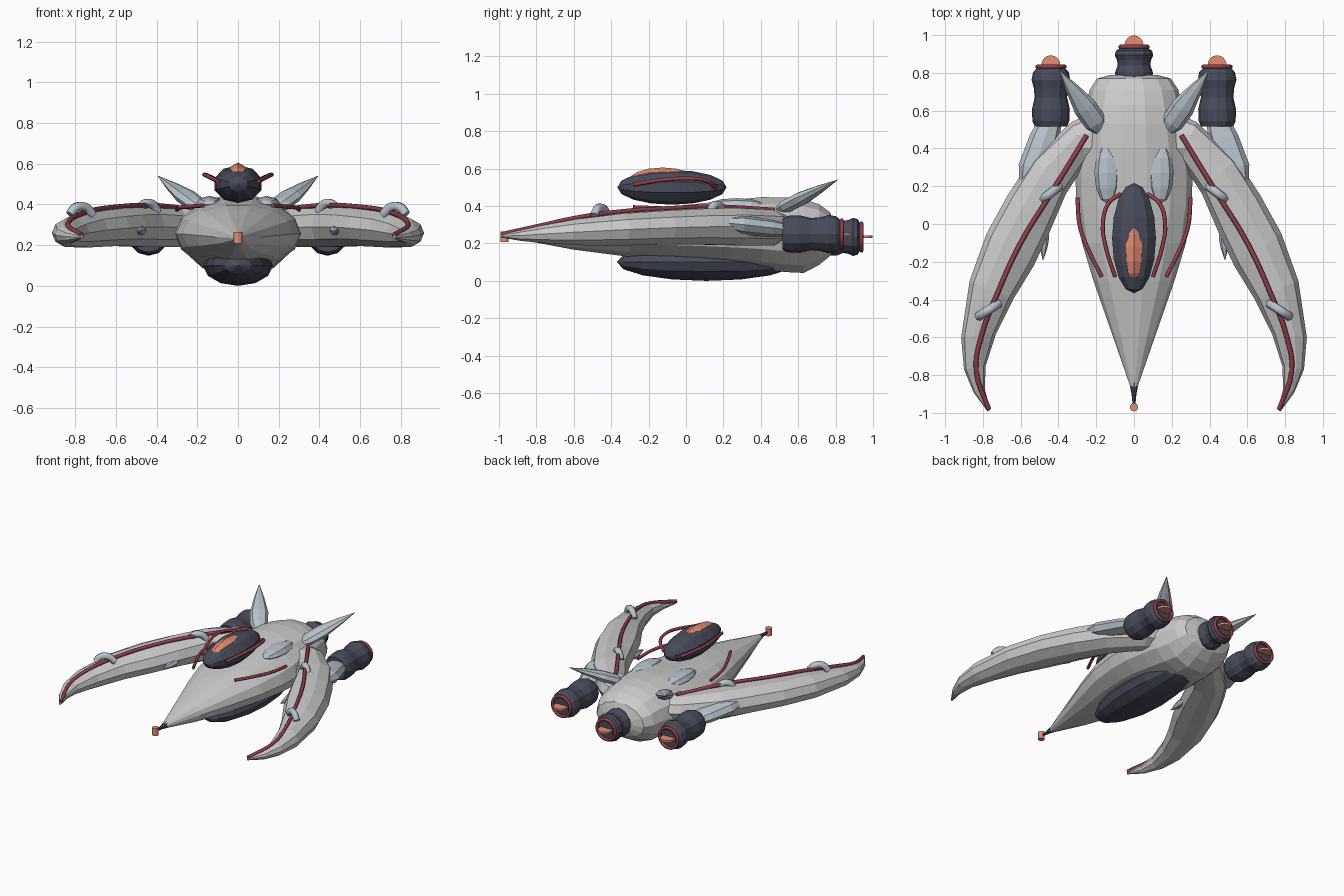
import bpy, bmesh, math
from mathutils import Vector, Matrix

if "Cube" in bpy.data.objects:
    bpy.data.objects.remove(bpy.data.objects["Cube"])


def material(name, rgb):
    m = bpy.data.materials.new(name)
    m.diffuse_color = (*rgb, 1)
    m.use_nodes = True
    m.node_tree.nodes["Principled BSDF"].inputs["Base Color"].default_value = m.diffuse_color
    return m


DARK = material("dark_plate", (0.065, 0.07, 0.105))
RED = material("red_pipe", (0.30, 0.05, 0.065))
GLOW = material("orange_glow", (0.80, 0.27, 0.17))
PALE = material("pale_plate", (0.48, 0.54, 0.60))


def finish(name, bm, mat=None):
    bmesh.ops.recalc_face_normals(bm, faces=bm.faces)
    me = bpy.data.meshes.new(name)
    bm.to_mesh(me)
    bm.free()
    ob = bpy.data.objects.new(name, me)
    bpy.context.collection.objects.link(ob)
    if mat:
        me.materials.append(mat)
    return ob


def loft(name, rings, mat=None):
    bm = bmesh.new()
    vs = [[bm.verts.new(p) for p in r] for r in rings]
    n = len(rings[0])
    for a, b in zip(vs, vs[1:]):
        for i in range(n):
            j = (i + 1) % n
            bm.faces.new((a[i], a[j], b[j], b[i]))
    bm.faces.new(vs[0])
    bm.faces.new(vs[-1])
    return finish(name, bm, mat)


def oval(c, u, v, sides, down=None):
    """Ring around c with half axes u, v; down sets a different lower half."""
    c, u, v = Vector(c), Vector(u), Vector(v)
    out = []
    for i in range(sides):
        a = 2 * math.pi * i / sides
        k = math.sin(a)
        out.append(c + u * math.cos(a) + (v * k if k > 0 or down is None else Vector(down) * -k))
    return out


def spindle(name, p, q, profile, sides, mat, flat=1.0):
    """Turned shape from p to q; profile = (fraction, radius); flat squashes it."""
    p, q = Vector(p), Vector(q)
    d = (q - p).normalized()
    u = d.cross(Vector((0, 0, 1))).normalized()
    v = u.cross(d)
    return loft(name, [oval(p.lerp(q, t), u * r, v * r * flat, sides) for t, r in profile], mat)


def ellipsoid(name, c, r, mat, seg=12, rings=8):
    bm = bmesh.new()
    bmesh.ops.create_uvsphere(bm, u_segments=seg, v_segments=rings, radius=1)
    bm.transform(Matrix.Translation(c) @ Matrix.Diagonal((*r, 1)) @ Matrix.Rotation(math.pi / 2, 4, 'X'))
    return finish(name, bm, mat)


def disc(name, c, r, depth, mat):
    bm = bmesh.new()
    bmesh.ops.create_cone(bm, cap_ends=True, segments=16, radius1=r, radius2=r, depth=depth)
    bm.transform(Matrix.Translation(c))
    return finish(name, bm, mat)


def pipe(name, pts, r, mat, closed=False):
    cu = bpy.data.curves.new(name, 'CURVE')
    cu.dimensions = '3D'
    cu.bevel_depth, cu.bevel_resolution, cu.use_fill_caps = r, 1, True
    cu.resolution_u = 4
    sp = cu.splines.new('BEZIER')
    sp.bezier_points.add(len(pts) - 1)
    for b, p in zip(sp.bezier_points, pts):
        b.co = p
        b.handle_left_type = b.handle_right_type = 'AUTO'
    sp.use_cyclic_u = closed
    cu.materials.append(mat)
    ob = bpy.data.objects.new(name, cu)
    bpy.context.collection.objects.link(ob)
    bpy.context.view_layer.objects.active = ob
    ob.select_set(True)
    bpy.ops.object.convert(target='MESH')
    bpy.context.object.select_set(False)


def engine(name, x, y0, y1, z):
    spindle(name, (x, y0, z), (x, y1, z),
            [(0, .085), (.1, .098), (.3, .1), (.5, .086), (.65, .09), (.8, .102), (.93, .095), (1, .075)], 12, DARK)
    pipe(name + "_ring", oval((x, y1 + .008, z), (.073, 0, 0), (0, 0, .073), 8), .011, RED, True)
    disc(name + "_glow", (x, y1 + .018, z), .05, .014, GLOW)


# Main hull: y, half width, top, bottom, widest height
HULL = [(-.86, .02, .255, .215, .235), (-.6, .11, .31, .165, .24), (-.3, .215, .37, .125, .25),
        (-.1, .275, .40, .11, .255), (.1, .305, .42, .095, .255), (.25, .31, .437, .08, .255),
        (.4, .295, .452, .06, .255), (.53, .28, .452, .042, .25), (.63, .255, .44, .037, .25),
        (.71, .235, .415, .08, .245), (.77, .195, .37, .13, .24), (.79, .12, .31, .17, .24)]
loft("hull", [oval((0, y, m), (w, 0, 0), (0, 0, t - m), 14, (0, 0, b - m)) for y, w, t, b, m in HULL])

# Nose
spindle("nose_spike", (0, -.84, .235), (0, -.96, .235), [(0, .025), (.5, .013), (1, .007)], 8, DARK)
disc("nose_tip", (0, -.97, .236), .022, .055, GLOW)

# Cockpit and belly pod
ellipsoid("cockpit", (0, -.075, .50), (.122, .292, .093), DARK, 10)
ellipsoid("cockpit_window", (0, -.125, .525), (.06, .19, .081), GLOW, 8)
ellipsoid("belly_pod", (0, .11, .10), (.172, .48, .10), DARK)

engine("centre_engine", 0, .75, .93, .235)

# Wing: inner edge, outer edge, mid height, half thickness
WING = [(.10, .30, .20, .60, .28, .09), (.25, .33, .33, .54, .285, .10), (.36, .16, .54, .35, .29, .105),
        (.45, -.05, .67, .15, .29, .10), (.53, -.22, .78, -.05, .285, .095), (.64, -.40, .87, -.30, .275, .09),
        (.73, -.58, .915, -.60, .26, .073), (.785, -.75, .90, -.77, .25, .05),
        (.79, -.87, .85, -.89, .242, .03), (.763, -.985, .775, -.993, .24, .008)]

for s, side in ((1, "right_"), (-1, "left_")):
    def m(*pts):
        return [(s * x, y, z) for x, y, z in pts]

    rings = []
    for x0, y0, x1, y1, z, h in WING:
        c = (s * (x0 + x1) / 2, (y0 + y1) / 2, z)
        rings.append(oval(c, (s * (x1 - x0) / 2, (y1 - y0) / 2, 0), (0, 0, h), 10))
    loft(side + "wing", rings)

    # Red pipes on wing, hull and cockpit
    pipe(side + "wing_pipe", m((.25, .47, .38), (.44, .16, .397), (.60, -.10, .388), (.72, -.36, .37),
                               (.81, -.6, .335), (.835, -.78, .295), (.768, -.982, .25)), .013, RED)
    pipe(side + "hull_pipe", m((.30, .14, .375), (.285, -.02, .385), (.235, -.15, .39), (.17, -.28, .395)), .011, RED)
    pipe(side + "cockpit_pipe", m((.07, .16, .50), (.135, .11, .535), (.165, 0, .547), (.15, -.12, .54),
                                  (.10, -.28, .515)), .011, RED)

    # Pipe clips
    for i, (x, y, z, dx) in enumerate(((.44, .165, .385, .045), (.77, -.455, .37, .055))):
        pipe(f"{side}pipe_clip_{i}", m((x + dx, y - .035, z - .02), (x + dx * .5, y - .018, z + .015),
                                       (x - dx * .3, y + .01, z + .017), (x - dx, y + .035, z - .02)), .024, PALE)

    # Inner wing spike, tail fin, engine pylon
    spindle(side + "wing_spike", m((.47, .02, .275))[0], m((.482, -.19, .27))[0],
            [(0, .012), (.45, .026), (.7, .02), (1, .002)], 6, PALE)
    spindle(side + "tail_fin", m((.17, .49, .375))[0], m((.393, .81, .54))[0],
            [(0, .03), (.15, .06), (.4, .062), (.7, .036), (1, .002)], 8, PALE, .6)
    spindle(side + "engine_pylon", m((.56, .20, .31))[0], m((.44, .55, .27))[0],
            [(0, .05), (.25, .085), (.7, .08), (1, .06)], 8, PALE, .6)

    # Top hull plate and side engine
    ellipsoid(side + "hull_plate", (s * .14, .27, .40), (.07, .16, .042), PALE, 8, 6)
    engine(side + "engine", s * .44, .515, .825, .25)
